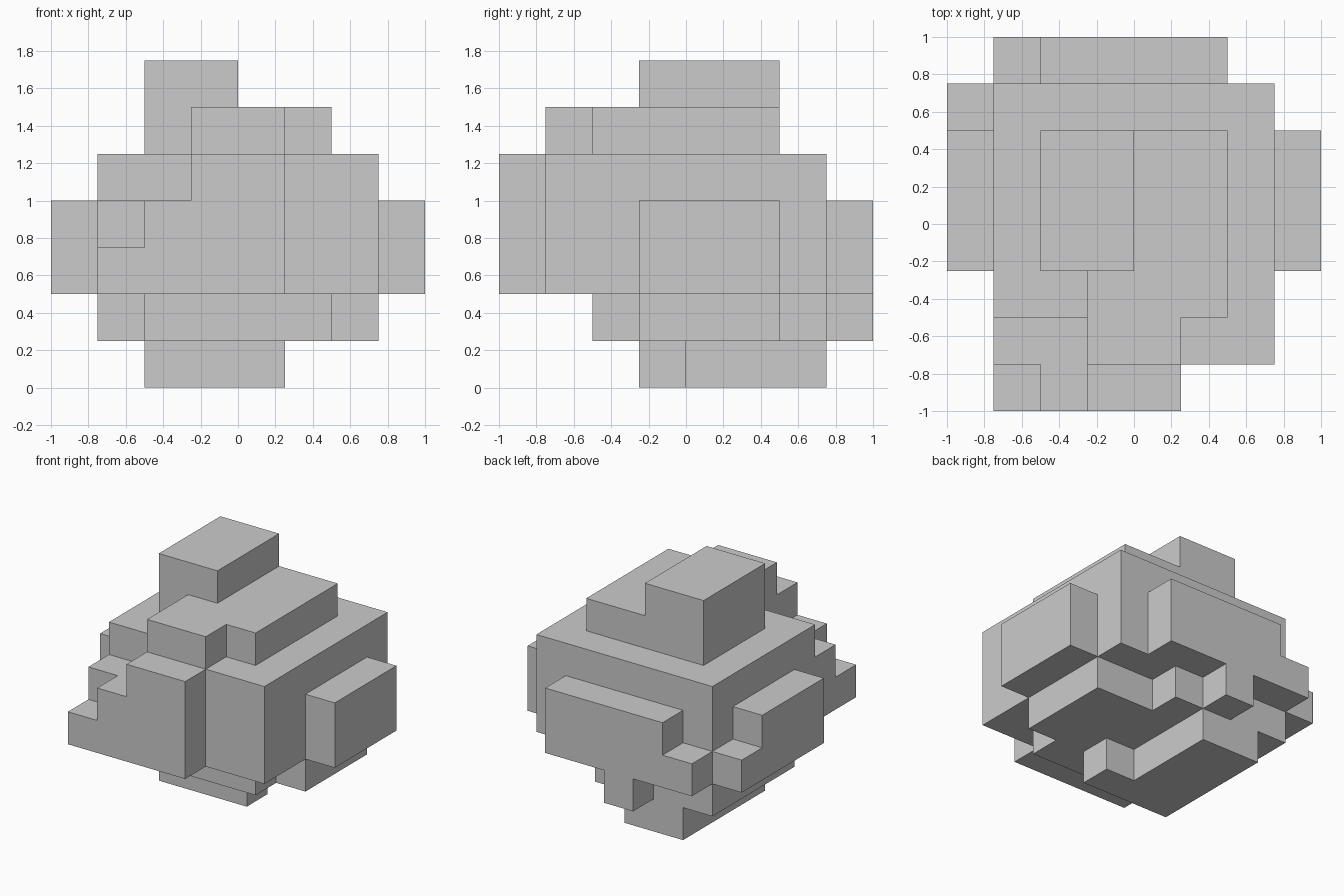
import bpy, bmesh, math
from mathutils import Vector

if "Cube" in bpy.data.objects:
    bpy.data.objects.remove(bpy.data.objects["Cube"])

U = 0.25  # every step of the model is one 0.25 unit

# Overlapping boxes: (x0, x1, y0, y1, z0, z1)
BOXES = [
    # main body, with a lower front-left corner
    (-.75, .75, -.5, .75, .5, 1.25),
    (-.25, .75, -.75, -.5, .5, 1.25),
    (-.75, -.25, -.75, -.5, .5, 1),
    # front stairs
    (-.25, .25, -1, -.75, .5, 1.25),
    (-.5, -.25, -1, -.75, .5, 1),
    (-.75, -.5, -1, -.75, .5, .75),
    # right slab
    (.75, 1, -.25, .5, .5, 1),
    # left slab and its low step
    (-1, -.75, -.25, .5, .5, 1),
    (-1, -.75, .5, .75, .5, .75),
    # back slab, its low step and lower tab
    (-.5, .5, .75, 1, .5, 1),
    (-.75, -.5, .75, 1, .5, .75),
    (-.25, 0, .75, 1, .25, .5),
    # roof terrace and tower
    (-.25, .5, -.5, .5, 1.25, 1.5),
    (-.25, .25, -.75, -.5, 1.25, 1.5),
    (-.5, 0, -.25, .5, 1.25, 1.75),
    # underside layer
    (-.75, .75, -.25, .5, .25, .5),
    (-.5, .5, -.5, -.25, .25, .5),
    (-.75, .25, .5, .75, .25, .5),
    # foot
    (-.5, .25, -.25, 0, 0, .25),
    (-.5, 0, 0, .75, 0, .25),
]


def cells_of(box):
    a = [round(v / U) for v in box]
    return {(x, y, z) for x in range(a[0], a[1])
            for y in range(a[2], a[3]) for z in range(a[4], a[5])}


def build_skin(name, boxes):
    """One outer skin around the union of all boxes."""
    cells = set().union(*(cells_of(b) for b in boxes))
    bm = bmesh.new()
    for c in cells:
        for axis in range(3):
            for side in (0, 1):
                n = list(c)
                n[axis] += 2 * side - 1
                if tuple(n) in cells:
                    continue
                b, d = (axis + 1) % 3, (axis + 2) % 3
                ring = []
                for s, t in ((0, 0), (1, 0), (1, 1), (0, 1)):
                    p = Vector(c)
                    p[axis] += side
                    p[b] += s
                    p[d] += t
                    ring.append(bm.verts.new(p * U))
                bm.faces.new(ring if side else ring[::-1])
    bmesh.ops.remove_doubles(bm, verts=bm.verts, dist=1e-4)
    # merge coplanar squares into large flat faces
    bmesh.ops.dissolve_limit(bm, angle_limit=math.radians(1),
                             verts=bm.verts, edges=bm.edges)
    mesh = bpy.data.meshes.new(name)
    bm.to_mesh(mesh)
    bm.free()
    obj = bpy.data.objects.new(name, mesh)
    bpy.context.collection.objects.link(obj)
    return obj


build_skin("stepped_block", BOXES)
